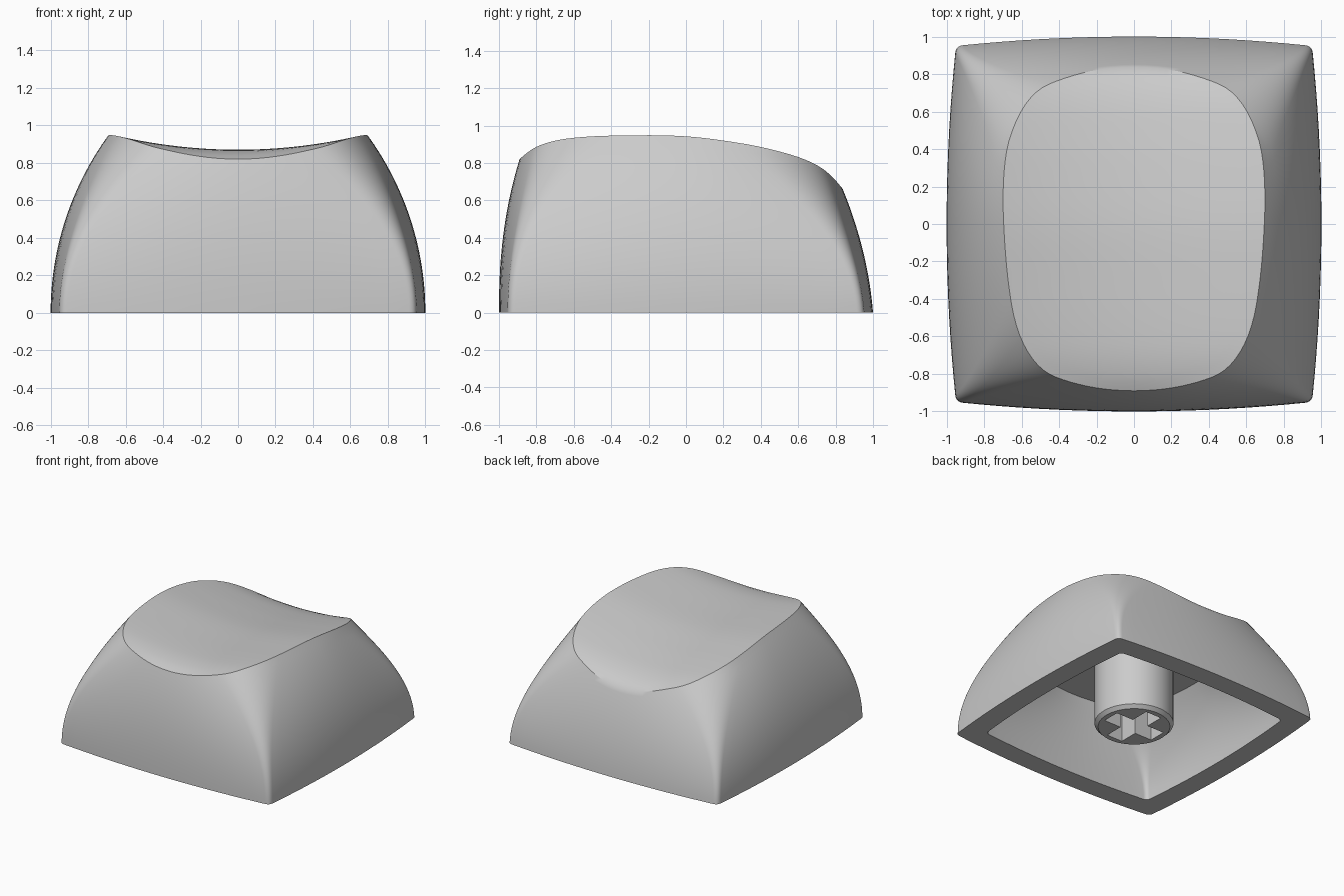
import bpy, bmesh, math

if "Cube" in bpy.data.objects:
    bpy.data.objects.remove(bpy.data.objects["Cube"])

SIDE, CORNER = 9, 10      # samples along half a side / round a corner
ROWS, RINGS = 20, 18
CEILING = 0.6

# centre line of the dished top: (y, z)
SPINE = [(-1.1, 0.70), (-0.89, 0.82), (-0.8, 0.85), (-0.65, 0.868), (-0.3, 0.868),
         (0.0, 0.857), (0.3, 0.82), (0.5, 0.787), (0.65, 0.755), (0.77, 0.71),
         (0.84, 0.66), (1.1, 0.45)]


def spine(y):
    """Smooth Hermite curve through SPINE."""
    y = max(-1.09, min(1.09, y))
    last = len(SPINE) - 1

    def slope(i):
        a, b = SPINE[max(i - 1, 0)], SPINE[min(i + 1, last)]
        return (b[1] - a[1]) / (b[0] - a[0])

    i = next(i for i in range(last) if y <= SPINE[i + 1][0])
    (y0, z0), (y1, z1) = SPINE[i], SPINE[i + 1]
    h = y1 - y0
    t = (y - y0) / h
    return ((2 * t**3 - 3 * t**2 + 1) * z0 + (t**3 - 2 * t**2 + t) * h * slope(i)
            + (3 * t**2 - 2 * t**3) * z1 + (t**3 - t**2) * h * slope(i + 1))


def dish(x, y):
    return spine(y) + 0.177 * x * x


def unit_quarter(s):
    """Quarter of a bulging square with a round corner; softer as s goes 0 to 1."""
    s = max(0, min(1, s))
    k = 0.95 - 0.12 * s**1.8
    t0 = 0.96 - 0.42 * s**2.5
    side = [(1 - (1 - k) * t * t, k * t) for t in (t0 * i / SIDE for i in range(SIDE + 1))]
    d = (1 - (1 - k) * t0**2 - k * t0) / (k + 2 * (1 - k) * t0)
    c = k * (t0 + d)
    px, py = side[-1]
    corner = []
    for i in range(1, CORNER):
        t = i / CORNER
        a, b, e = (1 - t)**2, 2 * t * (1 - t), t * t
        corner.append((a * px + b * c + e * py, a * py + b * c + e * px))
    return side + corner + [(v, u) for u, v in side[:0:-1]]


def section(z):
    """Outline of the outer wall at height z."""
    ax = 1 - (1.61 - math.sqrt(1.61**2 - z * z))
    front = 1 - 0.11 * (z / 0.82)**2.3
    back = 1 - 0.08 * z - 0.25 * z * z
    q_back, q_front = unit_quarter(z / 0.86), unit_quarter(z)
    loop = []
    for q, cs, sn in ((q_back, 1, 0), (q_back, 0, 1), (q_front, -1, 0), (q_front, 0, -1)):
        loop += [(cs * u - sn * v, sn * u + cs * v) for u, v in q]
    return [(u * ax, v * (back if v > 0 else front)) for u, v in loop]


def finish(name, bm):
    bmesh.ops.recalc_face_normals(bm, faces=bm.faces)
    mesh = bpy.data.meshes.new(name)
    bm.to_mesh(mesh)
    bm.free()
    ob = bpy.data.objects.new(name, mesh)
    bpy.context.collection.objects.link(ob)
    return ob


def smooth(ob, degrees):
    bpy.ops.object.select_all(action='DESELECT')
    bpy.context.view_layer.objects.active = ob
    ob.select_set(True)
    bpy.ops.object.shade_smooth_by_angle(angle=math.radians(degrees))


# where each column of the outer wall meets the dish
TABLE = [section(i * 0.005) for i in range(201)]


def wall_point(j, z):
    i = min(int(z / 0.005), 199)
    f = z / 0.005 - i
    (x0, y0), (x1, y1) = TABLE[i][j], TABLE[i + 1][j]
    return x0 + (x1 - x0) * f, y0 + (y1 - y0) * f


def rim_height(j):
    lo, hi = 0.3, 1.0
    for _ in range(30):
        mid = (lo + hi) / 2
        if mid < dish(*wall_point(j, mid)):
            lo = mid
        else:
            hi = mid
    return lo


# cap shell: ceiling, inner wall, rim, outer wall and dished top as one skin
count = len(TABLE[0])
loops = []
for r in range(10, -1, -1):
    z = CEILING * r / 10
    loops.append([(0.83 * x, 0.83 * y, z) for x, y in section(1.5 * z)])
heights = [rim_height(j) for j in range(count)]
for r in range(ROWS + 1):
    loops.append([(*wall_point(j, h * r / ROWS), h * r / ROWS) for j, h in enumerate(heights)])
outline = loops[-1]
for r in range(1, RINGS):
    f = 1 - r / RINGS
    ring = [(x * f, -0.02 + (y + 0.02) * f) for x, y, _ in outline]
    loops.append([(x, y, dish(x, y)) for x, y in ring])

bm = bmesh.new()
rows = [[bm.verts.new(p) for p in loop] for loop in loops]
for a, b in zip(rows, rows[1:]):
    for j in range(count):
        n = (j + 1) % count
        bm.faces.new((a[j], a[n], b[n], b[j]))
bm.faces.new(rows[0])
tip = bm.verts.new((0, -0.02, dish(0, -0.02)))
for j in range(count):
    bm.faces.new((rows[-1][j], rows[-1][(j + 1) % count], tip))
smooth(finish("cap_shell", bm), 32)

# stem: chamfered post hanging from the ceiling
bm = bmesh.new()
post = [[bm.verts.new((r * math.cos(a), r * math.sin(a), z))
         for a in (2 * math.pi * i / 64 for i in range(64))]
        for r, z in ((0.27, 0.0), (0.297, 0.027), (0.297, CEILING + 0.02))]
for a, b in zip(post, post[1:]):
    for i in range(64):
        bm.faces.new((a[i], a[(i + 1) % 64], b[(i + 1) % 64], b[i]))
bm.faces.new(post[0])
bm.faces.new(post[-1])
stem = finish("stem", bm)

# cross-shaped socket cutter
L, W = 0.228, 0.072
arm = [(L, -W), (L, W), (W, W)]
bm = bmesh.new()
cross = []
for cs, sn in ((1, 0), (0, 1), (-1, 0), (0, -1)):
    cross += [(cs * x - sn * y, sn * x + cs * y) for x, y in arm]
low, high = ([bm.verts.new((x, y, z)) for x, y in cross] for z in (-0.1, 0.42))
for i in range(12):
    n = (i + 1) % 12
    bm.faces.new((low[i], low[n], high[n], high[i]))
bm.faces.new(low)
bm.faces.new(high)
cutter = finish("socket_cutter", bm)
cutter.hide_render = True
cutter.hide_set(True)

cut = stem.modifiers.new("socket", 'BOOLEAN')
cut.operation = 'DIFFERENCE'
cut.solver = 'EXACT'
cut.object = cutter
smooth(stem, 30)
